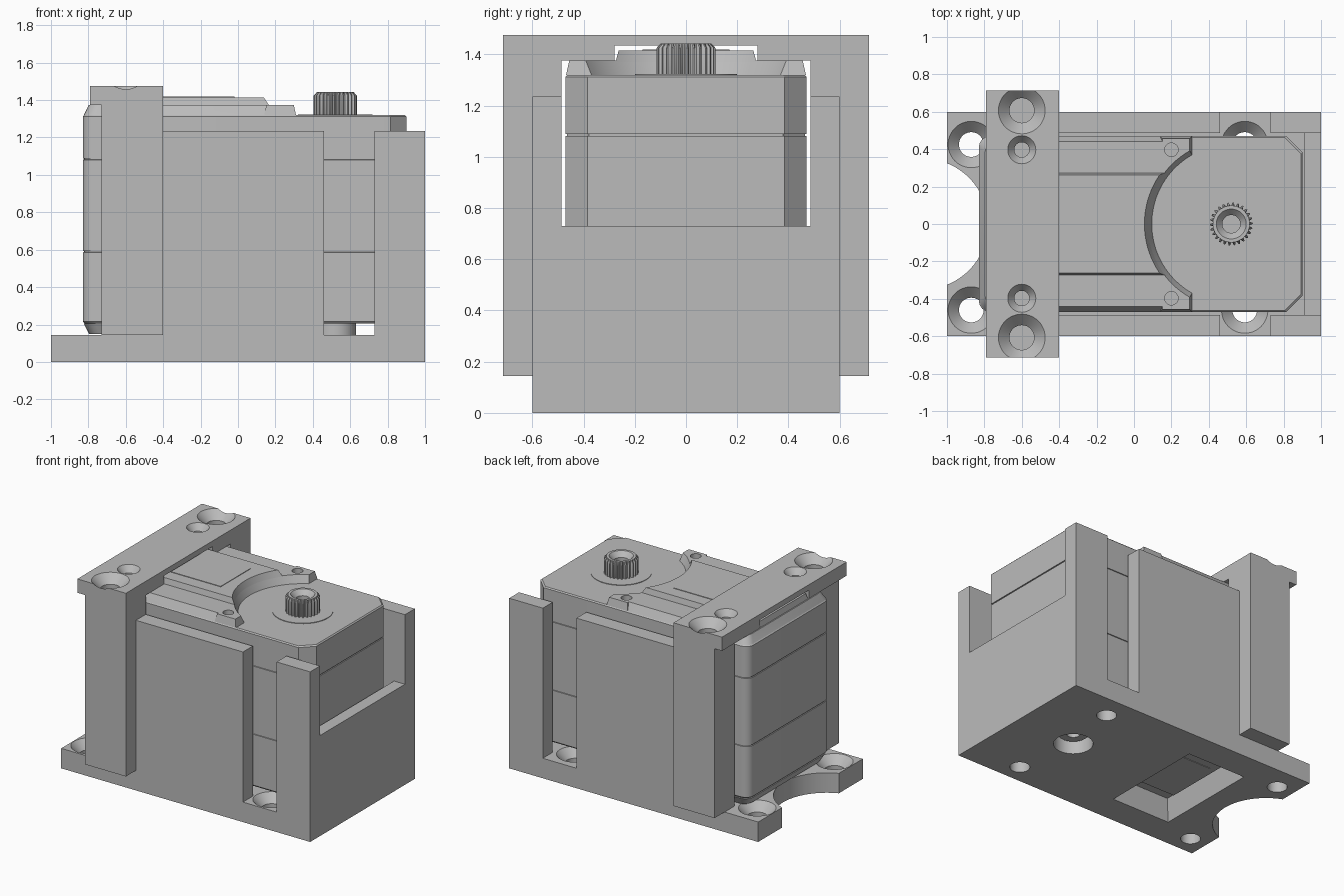
import bpy, bmesh
from math import cos, sin, pi, radians

if "Cube" in bpy.data.objects:
    bpy.data.objects.remove(bpy.data.objects["Cube"], do_unlink=True)

grey = bpy.data.materials.new("plain_grey")
grey.use_nodes = True
COLOUR = (0.5, 0.5, 0.5, 1)
grey.diffuse_color = COLOUR
grey.node_tree.nodes["Principled BSDF"].inputs["Base Color"].default_value = COLOUR
parts = []


def loft(name, rings):
    """Closed solid through rings of 3D points, capped at both ends."""
    bm = bmesh.new()
    rows = [[bm.verts.new(p) for p in ring] for ring in rings]
    n = len(rows[0])
    for a, b in zip(rows, rows[1:]):
        for i in range(n):
            j = (i + 1) % n
            bm.faces.new((a[i], a[j], b[j], b[i]))
    bm.faces.new(rows[0])
    bm.faces.new(rows[-1])
    bmesh.ops.recalc_face_normals(bm, faces=bm.faces)
    mesh = bpy.data.meshes.new(name)
    bm.to_mesh(mesh)
    bm.free()
    mesh.materials.append(grey)
    ob = bpy.data.objects.new(name, mesh)
    bpy.context.collection.objects.link(ob)
    parts.append(ob)
    return ob


def rect(x0, x1, y0, y1, z, d=0):
    return [(x0 + d, y0 + d, z), (x1 - d, y0 + d, z), (x1 - d, y1 - d, z), (x0 + d, y1 - d, z)]


def box(name, x0, x1, y0, y1, z0, z1, taper=0):
    return loft(name, [rect(x0, x1, y0, y1, z0), rect(x0, x1, y0, y1, z1, taper)])


def lathe(name, x, y, profile, n=48):
    """Solid of revolution from (radius, height) pairs."""
    turn = [2 * pi * i / n for i in range(n)]
    return loft(name, [[(x + r * cos(a), y + r * sin(a), z) for a in turn] for r, z in profile])


def cut(target, cutter):
    """Subtract the cutter from the target and discard it."""
    cutter.hide_render = True
    mod = target.modifiers.new("cut", 'BOOLEAN')
    mod.operation, mod.solver, mod.object = 'DIFFERENCE', 'EXACT', cutter
    bpy.context.view_layer.objects.active = target
    bpy.ops.object.modifier_apply(modifier=mod.name)
    parts.remove(cutter)
    bpy.data.objects.remove(cutter, do_unlink=True)


def screw_hole(target, x, y, r_out, r_in, top, bottom, depth=0.06):
    profile = [(r_in, bottom), (r_in, top - depth), (r_out, top), (r_out, top + 0.02)]
    cut(target, lathe("cutter", x, y, profile))


# Base plate with end notch, screw holes, axle hole and tapered window
FLOOR, WALL, IN, OUT = 0.145, 1.235, 0.487, 0.6
base = box("base_plate", -1, 1, -OUT, OUT, 0, FLOOR)
cut(base, lathe("cutter", -1.13, 0, [(0.35, -0.1), (0.35, 0.3)], 96))
for x in (-0.87, 0.592):
    for y in (0.425, -0.46):
        screw_hole(base, x, y, 0.124, 0.066, FLOOR, -0.05)
cut(base, lathe("cutter", 0.52, 0, [(0.13, -0.1), (0.13, 0.3)]))
cut(base, loft("cutter", [rect(-0.62, -0.145, -0.39, 0.39, z, d)
                          for z, d in ((-0.01, 0), (0.16, 0.05))]))

# Cradle walls, corner posts, clamp columns and end wall
for side, s in (("left", 1), ("right", -1)):
    y0, y1 = sorted((s * IN, s * OUT))
    box(side + "_wall", -0.4, 0.46, y0, y1, FLOOR, WALL)
    box(side + "_corner_post", 0.73, 1, y0, y1, FLOOR, WALL)
    y0, y1 = sorted((s * IN, s * 0.715))
    box(side + "_clamp_column", -0.73, -0.4, y0, y1, FLOOR, 1.375)
box("end_wall", 0.912, 1, -IN, IN, FLOOR, 0.73)

# Clamp bar with a shallow arch beneath and countersunk holes
half = [(0.28, 1.435), (0.28, 1.375), (0.715, 1.375), (0.715, 1.475)]
arch = half + [(-y, z) for y, z in reversed(half)]
bar = loft("clamp_bar", [[(x, y, z) for y, z in arch] for x in (-0.79, -0.4)])
for s in (1, -1):
    screw_hole(bar, -0.6, s * 0.607, 0.125, 0.066, 1.475, 1.3)
    screw_hole(bar, -0.6, s * 0.397, 0.075, 0.04, 1.475, 1.3, 0.045)


def outline(x0, x1, w, r, c, z, d=0):
    """Plan with rounded corners at the x0 end and chamfers at the x1 end."""
    x0, x1, w = x0 + d, x1 - d, w - d
    right = [(x1 - c, w), (x1, w - c), (x1, c - w), (x1 - c, -w)]
    turn = [pi / 2 * i / 4 for i in range(5)]
    low = [(x0 + r - r * sin(a), -w + r - r * cos(a)) for a in turn]
    high = [(x, -y) for x, y in reversed(low)]
    return [(x, y, z) for x, y in right + low + high]


# Motor case: three stacked shells with fine seams
levels = [(0.205, 0.012), (0.217, 0)]
for seam in (0.59, 1.085):
    levels += [(seam - 0.004, 0), (seam - 0.003, 0.006), (seam + 0.003, 0.006), (seam + 0.004, 0)]
levels += [(1.312, 0), (1.32, 0.008)]
loft("motor_case", [outline(-0.83, 0.9, 0.47, 0.06, 0.085, z, d) for z, d in levels])


def deck(label, z, s):
    """Raised deck with a round bay and screw ears; s is the facing direction."""
    top = z + s * 0.055
    body = loft(label + "_deck", [outline(-0.825, 0.31, 0.468, 0.06, 0.01, z),
                                  outline(-0.825, 0.31, 0.468, 0.06, 0.01, top, 0.028)])
    solids = [body]
    for side in (1, -1):
        y0, y1 = sorted((side * 0.33, side * 0.468))
        solids.append(box(label + "_screw_ear", 0.14, 0.31, y0, y1, z, top, 0.012))
    for ob in solids:
        bay = [(0.42, z - s * 0.01), (0.425, z), (0.45, top), (0.455, top + s * 0.01)]
        cut(ob, lathe("cutter", 0.52, 0, bay, 96))
        for side in (1, -1):
            hole = [(0.036, top - s * 0.04), (0.036, top + s * 0.02)]
            cut(ob, lathe("cutter", 0.2, side * 0.397, hole, 24))


deck("upper", 1.32, 1)
deck("lower", 0.205, -1)

# Centre panels above and below
panel = box("upper_panel", -0.79, 0.2, -0.275, 0.275, 1.37, 1.415, 0.012)
cut(panel, lathe("cutter", 0.52, 0, [(0.44, 1.35), (0.47, 1.43)], 96))
box("upper_label_plate", -0.6, -0.02, -0.17, 0.17, 1.415, 1.419)
box("lower_panel", -0.56, -0.21, -0.26, 0.26, 0.155, 0.115, 0.012)
box("lower_label_plate", -0.5, -0.27, -0.18, 0.18, 0.115, 0.111)

# Output gear on its collar
lathe("gear_collar", 0.52, 0, [(0.2, 1.318), (0.2, 1.324)])
TEETH = 26


def gear_ring(z, limit):
    pts = []
    for i in range(TEETH * 4):
        a = 2 * pi * i / (TEETH * 4)
        r = min(limit, 0.115 if i % 4 < 2 else 0.099)
        pts.append((0.52 + r * cos(a), r * sin(a), z))
    return pts


gear = loft("output_gear", [gear_ring(1.32, 1), gear_ring(1.425, 1), gear_ring(1.443, 0.098)])
screw_hole(gear, 0.52, 0, 0.08, 0.048, 1.443, 1.35, 0.035)

# Rear axle boss
boss = lathe("axle_boss", 0.52, 0, [(0.1, 0.075), (0.11, 0.085), (0.11, 0.21)])
cut(boss, lathe("cutter", 0.52, 0, [(0.045, 0.05), (0.045, 0.17)], 24))

# Smooth round surfaces while keeping edges sharp
bpy.ops.object.select_all(action='DESELECT')
for ob in parts:
    ob.select_set(True)
bpy.context.view_layer.objects.active = parts[0]
bpy.ops.object.shade_smooth_by_angle(angle=radians(28))
